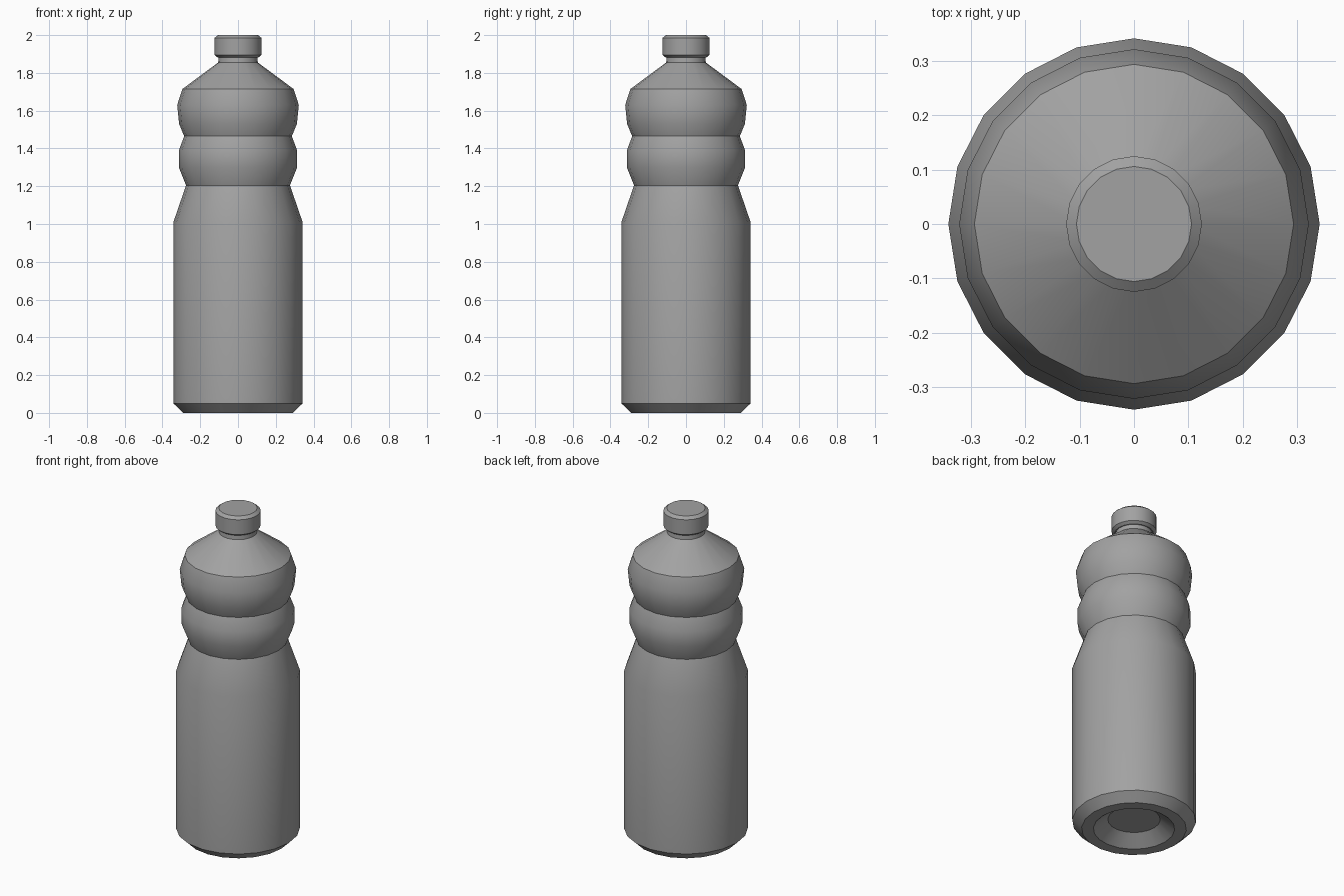
import bpy
import bmesh
import math

cube = bpy.data.objects.get("Cube")
if cube:
    bpy.data.objects.remove(cube, do_unlink=True)

SIDES = 20

# Single grey plastic
grey = bpy.data.materials.new("grey_plastic")
grey.use_nodes = True
colour = (0.36, 0.36, 0.36, 1)
grey.diffuse_color = colour
grey.node_tree.nodes["Principled BSDF"].inputs["Base Color"].default_value = colour


def lathe(name, profile):
    """Revolve (radius, height) points around z and close both ends."""
    bm = bmesh.new()
    rings = []
    for r, z in profile:
        rings.append([bm.verts.new((r * math.cos(math.tau * i / SIDES),
                                    r * math.sin(math.tau * i / SIDES), z))
                      for i in range(SIDES)])
    for low, high in zip(rings, rings[1:]):
        for i in range(SIDES):
            j = (i + 1) % SIDES
            bm.faces.new((low[i], low[j], high[j], high[i]))
    bm.faces.new(rings[0][::-1])
    bm.faces.new(rings[-1])
    bmesh.ops.recalc_face_normals(bm, faces=bm.faces)
    mesh = bpy.data.meshes.new(name)
    bm.to_mesh(mesh)
    bm.free()
    mesh.materials.append(grey)
    obj = bpy.data.objects.new(name, mesh)
    bpy.context.collection.objects.link(obj)
    bpy.ops.object.select_all(action="DESELECT")
    obj.select_set(True)
    bpy.context.view_layer.objects.active = obj
    bpy.ops.object.shade_smooth_by_angle(angle=math.radians(30))
    return obj


# Base with a recessed punt, then the straight wall tapering to the waist
base = [(0.145, 0.06), (0.225, 0), (0.29, 0), (0.342, 0.05)]
wall = [(0.342, 1.01), (0.275, 1.205)]
# Two grip bulges, the shoulder cone and the neck
lower_bulge = [(0.313, 1.30), (0.313, 1.39), (0.285, 1.465)]
upper_bulge = [(0.312, 1.53), (0.322, 1.63), (0.294, 1.715)]
neck = [(0.105, 1.855), (0.102, 1.89)]
lathe("bottle_body", base + wall + lower_bulge + upper_bulge + neck)

# Screw cap with bevelled rims
lathe("bottle_cap", [(0.108, 1.882), (0.125, 1.895), (0.125, 1.985), (0.106, 2.0)])
